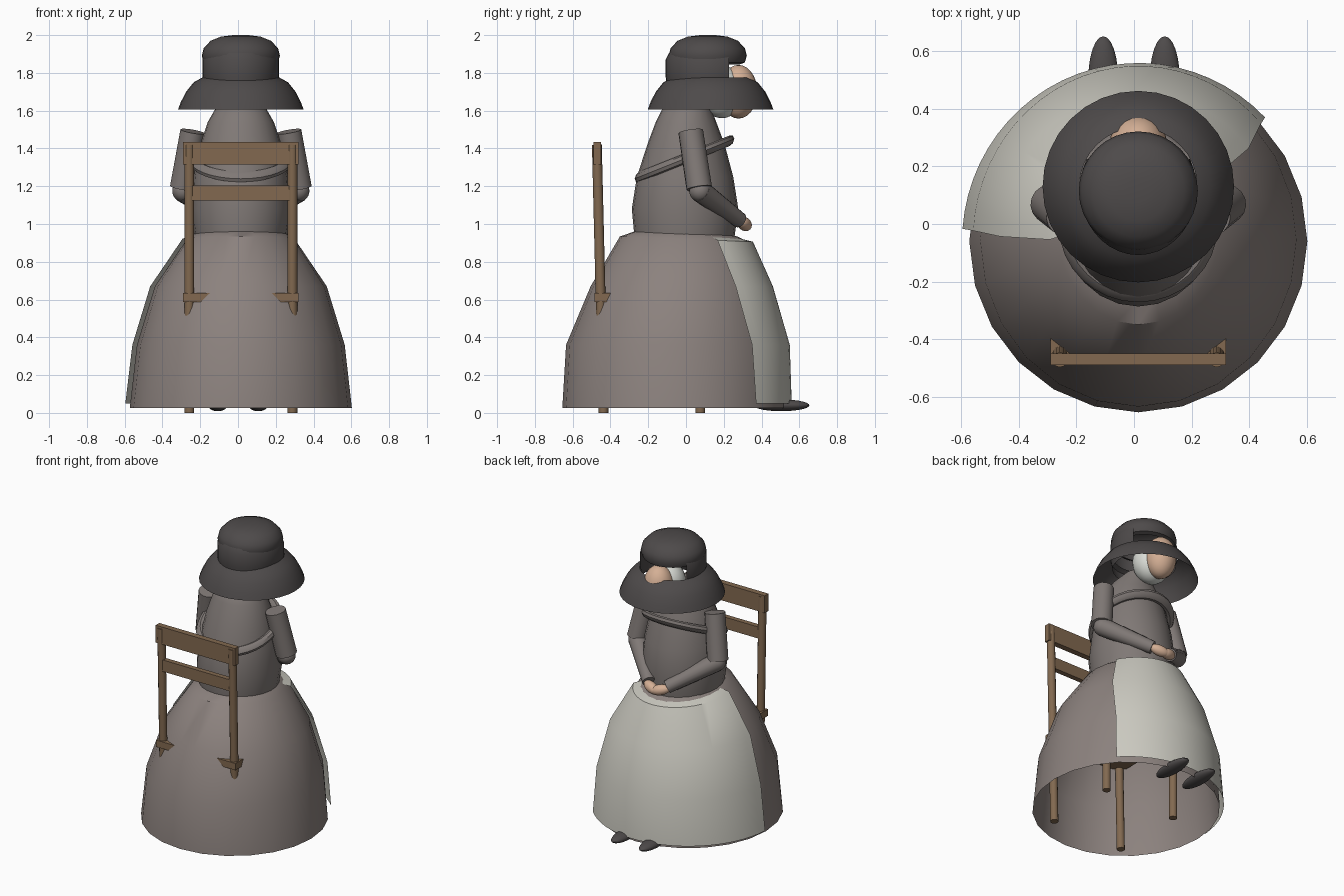
import bpy, bmesh, math
from mathutils import Vector

if "Cube" in bpy.data.objects:
    bpy.data.objects.remove(bpy.data.objects["Cube"])

CX = 0.015  # symmetry plane of the figure


def material(name, rgb):
    m = bpy.data.materials.new(name)
    m.diffuse_color = (*rgb, 1)
    m.use_nodes = True
    m.node_tree.nodes["Principled BSDF"].inputs["Base Color"].default_value = m.diffuse_color
    return m


DRESS = material("dress_taupe", (0.262, 0.223, 0.209))
BODICE = material("bodice_grey", (0.215, 0.19, 0.18))
HAT = material("hat_charcoal", (0.076, 0.069, 0.069))
APRON = material("apron_linen", (0.60, 0.59, 0.53))
WOOD = material("wood_brown", (0.223, 0.141, 0.08))
SKIN = material("skin", (0.66, 0.43, 0.30))
CAP = material("cap_white", (0.70, 0.715, 0.67))


def finish(name, bm, mat, smooth=True):
    bmesh.ops.recalc_face_normals(bm, faces=bm.faces)
    me = bpy.data.meshes.new(name)
    bm.to_mesh(me)
    bm.free()
    ob = bpy.data.objects.new(name, me)
    bpy.context.collection.objects.link(ob)
    me.materials.append(mat)
    if smooth:
        bpy.ops.object.select_all(action='DESELECT')
        ob.select_set(True)
        bpy.context.view_layer.objects.active = ob
        bpy.ops.object.shade_smooth_by_angle(angle=math.radians(40))
    return ob


def loft(name, rings, mat, n=24, arcs=None, cap_top=False):
    """Rings are (centre y, z, x radius, y radius, z slope along y)."""
    bm = bmesh.new()
    rows = []
    for i, (cy, z, rx, ry, tilt) in enumerate(rings):
        a0, a1 = arcs[i] if arcs else (0, 360)
        row = []
        for k in range(n + 1 if arcs else n):
            a = math.radians(a0 + (a1 - a0) * k / n)
            y = cy + ry * math.sin(a)
            row.append(bm.verts.new((CX + rx * math.cos(a), y, z + tilt * y)))
        rows.append(row)
    for r0, r1 in zip(rows, rows[1:]):
        for k in range(n):
            j = (k + 1) % len(r0)
            bm.faces.new((r0[k], r0[j], r1[j], r1[k]))
    if cap_top:
        bm.faces.new(rows[-1])
    return finish(name, bm, mat)


def rod(name, p, q, r0, r1, mat, n=16):
    p, q = Vector(p), Vector(q)
    bm = bmesh.new()
    bmesh.ops.create_cone(bm, cap_ends=True, segments=n, radius1=r0, radius2=r1,
                          depth=(q - p).length)
    rot = (q - p).to_track_quat('Z', 'Y')
    for v in bm.verts:
        v.co = rot @ v.co + (p + q) / 2
    return finish(name, bm, mat)


def ball(name, c, r, mat, axis=(0, 0, 1)):
    bm = bmesh.new()
    bmesh.ops.create_uvsphere(bm, u_segments=24, v_segments=14, radius=1)
    rot = Vector(axis).to_track_quat('Z', 'Y')
    for v in bm.verts:
        v.co = rot @ Vector([a * b for a, b in zip(v.co, r)]) + Vector(c)
    return finish(name, bm, mat)


def box(name, lo, hi, mat):
    bm = bmesh.new()
    bmesh.ops.create_cube(bm, size=1)
    for v in bm.verts:
        v.co = [l + (h - l) * (c + 0.5) for l, h, c in zip(lo, hi, v.co)]
    return finish(name, bm, mat, smooth=False)


# Skirt and wraparound apron
skirt = [(-0.06, 0.025, 0.588, 0.595, 0), (-0.055, 0.36, 0.55, 0.58, 0),
         (-0.035, 0.67, 0.455, 0.47, 0), (-0.01, 0.92, 0.285, 0.34, -0.04),
         (0, 0.95, 0.24, 0.265, -0.05)]
loft("skirt", skirt, DRESS)
apron = [(cy, max(z, 0.05), rx + 0.025, ry + 0.025, t) for cy, z, rx, ry, t in skirt]
apron[-1] = (0, 0.94, 0.25, 0.275, -0.05)
loft("apron", apron, APRON, 24, [(44, 176), (42, 177), (37, 181), (29, 187), (29, 187)])

# Torso
loft("torso", [(-0.01, 0.935, 0.245, 0.265, -0.07), (-0.005, 1.08, 0.265, 0.282, 0),
               (-0.005, 1.25, 0.25, 0.255, 0), (0, 1.42, 0.215, 0.205, 0),
               (0.0, 1.54, 0.175, 0.16, 0), (0.005, 1.61, 0.135, 0.13, 0),
               (0.05, 1.67, 0.08, 0.08, 0)], BODICE, cap_top=True)

# Rolled shawl edge, tilted up towards the front
bm = bmesh.new()
N, M = 32, 8
grid = []
for i in range(N):
    a = 2 * math.pi * i / N
    ring = []
    for j in range(M):
        b = 2 * math.pi * j / M
        k = 0.026 * math.cos(b)
        y = (0.238 + k) * math.sin(a)
        ring.append(bm.verts.new((CX + (0.25 + k) * math.cos(a), y - 0.008,
                                  1.345 + 0.40 * y + 0.028 * math.sin(b))))
    grid.append(ring)
for i in range(N):
    for j in range(M):
        bm.faces.new((grid[i][j], grid[(i + 1) % N][j],
                      grid[(i + 1) % N][(j + 1) % M], grid[i][(j + 1) % M]))
finish("shawl_edge", bm, BODICE)

# Arms, hands, shoes
for side, s in (("left", -1), ("right", 1)):
    elbow = (CX + s * 0.305, 0.075, 1.175)
    wrist = (CX + s * 0.07, 0.285, 1.02)
    rod(side + "_upper_arm", (CX + s * 0.255, 0.025, 1.49), (CX + s * 0.308, 0.07, 1.19),
        0.066, 0.068, BODICE)
    ball(side + "_elbow", elbow, (0.058, 0.058, 0.058), BODICE)
    rod(side + "_forearm", elbow, wrist, 0.06, 0.042, BODICE)
    ball(side + "_hand", (CX + s * 0.035, 0.31, 1.0), (0.035, 0.035, 0.065), SKIN,
         (-s * 0.9, 0.3, -0.25))
    ball(side + "_shoe", (s * 0.107, 0.505, 0.04), (0.052, 0.148, 0.031), HAT, (0, 0, 1))

# Head and linen cap
ball("face", (CX, 0.278, 1.70), (0.1, 0.1, 0.142), SKIN)
ball("linen_cap", (CX, 0.19, 1.70), (0.125, 0.115, 0.14), CAP)

# Hat: flared brim, side wall open at the face, domed crown
HY = 0.13
loft("hat_brim", [(HY, z, r, r, 0) for r, z in
                  ((0.333, 1.605), (0.318, 1.645), (0.29, 1.70), (0.25, 1.75), (0.205, 1.775))],
     HAT, 32)
loft("hat_wall", [(0.12, z, r, r + 0.025, 0) for r, z in
                  ((0.19, 1.70), (0.203, 1.78), (0.203, 1.87), (0.185, 1.905))],
     HAT, 24, [(152, 388)] * 4)
loft("hat_crown", [(0.115, z, r, r, 0) for r, z in
                   ((0.17, 1.845), (0.196, 1.855), (0.207, 1.89), (0.197, 1.93),
                    (0.16, 1.97), (0.105, 1.992), (0.04, 2.0))], HAT, 32, cap_top=True)

# Chair
for side, x in (("left", -0.258), ("right", 0.288)):
    rod(side + "_back_post", (x, -0.437, 0.0), (x, -0.472, 1.42), 0.026, 0.026, WOOD, 12)
    rod(side + "_front_leg", (x, 0.075, 0.0), (x, 0.075, 0.61), 0.026, 0.026, WOOD, 12)
box("chair_seat", (-0.29, -0.485, 0.588), (0.32, 0.11, 0.635), WOOD)
box("top_rail", (-0.29, -0.49, 1.315), (0.32, -0.45, 1.435), WOOD)
box("lower_rail", (-0.25, -0.485, 1.125), (0.28, -0.45, 1.205), WOOD)
